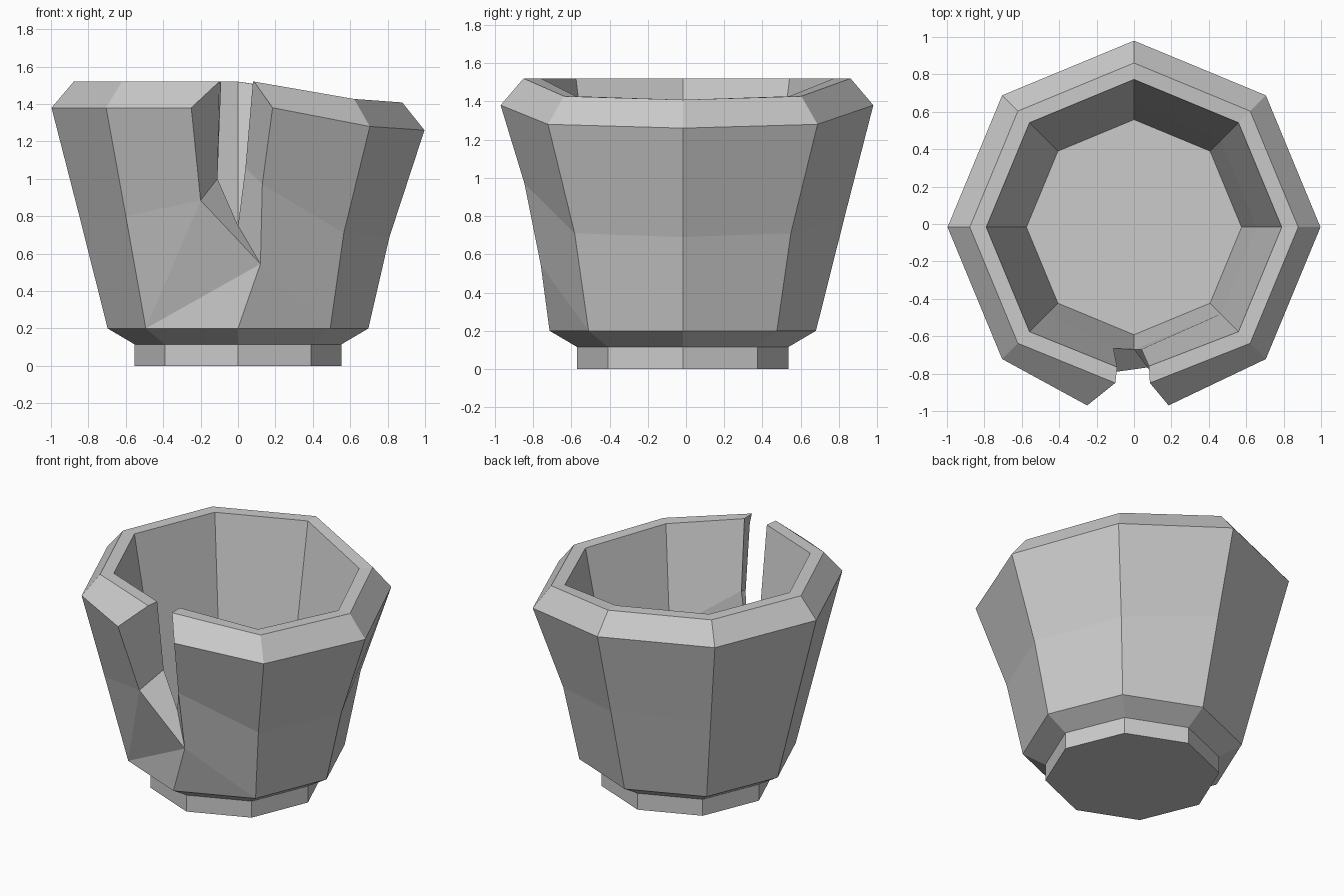
import bpy, bmesh
from math import radians, cos, sin

if "Cube" in bpy.data.objects:
    bpy.data.objects.remove(bpy.data.objects["Cube"])

CY = -0.017                      # pot axis in y
bm = bmesh.new()

def V(x, y, z):
    return bm.verts.new((x, y, z))

def polar(angle, r, z):
    a = radians(angle)
    return V(r * cos(a), CY + r * sin(a), z)

# Wall columns: foot, foot top, base, mid, shoulder, lip, inner lip, inner mid, floor
# each angle: (drop of the sagging rim, mid height, mid radius)
shape = {-45: (0.1, 0.71, 0.80), 0: (0.12, 0.69, 0.81), 45: (0.1, 0.71, 0.80),
         90: (0, 0.8, 0.848), 135: (0, 0.8, 0.848), 180: (0, 0.8, 0.848),
         225: (0, 0.8, 0.848)}
cols = []
for angle, (drop, zm, rm) in shape.items():
    prof = [(0.553, 0), (0.553, 0.115), (0.697, 0.2), (rm, zm), (0.997, 1.38 - drop),
            (0.878, 1.52 - drop * 0.93), (0.79, 1.52 - drop * 0.93), (0.656, 0.75), (0.575, 0.27)]
    cols.append([polar(angle, r, z) for r, z in prof])

# Front corner: shared below the crack, split into two edges above it
foot, foot_top, base, floor = [polar(-90, r, z) for r, z in
                               ((0.553, 0), (0.553, 0.115), (0.697, 0.2), (0.575, 0.27))]
tip_out = V(0.12, -0.76, 0.545)
tip_in = V(0, -0.67, 0.75)
right = [V(*p) for p in ((0.13, -0.845, 0.97), (0.185, -0.97, 1.38), (0.085, -0.85, 1.52),
                         (0.08, -0.76, 1.52), (0.04, -0.67, 1.06))]
left = [V(*p) for p in ((-0.2, -0.805, 0.885), (-0.25, -0.97, 1.38), (-0.1, -0.85, 1.52),
                        (-0.09, -0.765, 1.52), (-0.11, -0.665, 1.0))]

# Seven-column wall
for a, b in zip(cols, cols[1:]):
    for i in range(8):
        bm.faces.new((a[i], b[i], b[i + 1], a[i + 1]))

# Front panels either side of the crack, and the crack faces
for edge, c in ((right, cols[0]), (left, cols[-1])):
    for p, q, i in ((foot, foot_top, 0), (foot_top, base, 1)):
        bm.faces.new((p, c[i], c[i + 1], q))
    bm.faces.new((base, c[2], tip_out))
    bm.faces.new((tip_out, c[2], edge[0]))
    bm.faces.new((c[2], c[3], edge[0]))
    for i in range(4):
        bm.faces.new((edge[i], c[i + 3], c[i + 4], edge[i + 1]))
    bm.faces.new((edge[4], c[7], tip_in))
    bm.faces.new((tip_in, c[7], c[8], floor))
    bm.faces.new(edge)
    bm.faces.new((edge[0], edge[4], tip_in, tip_out))

# Underside and inner floor
bm.faces.new([foot] + [c[0] for c in cols])
bm.faces.new([floor] + [c[8] for c in cols])

bmesh.ops.recalc_face_normals(bm, faces=bm.faces)
mesh = bpy.data.meshes.new("cracked_pot")
bm.to_mesh(mesh)
bm.free()
pot = bpy.data.objects.new("cracked_pot", mesh)
bpy.context.collection.objects.link(pot)
